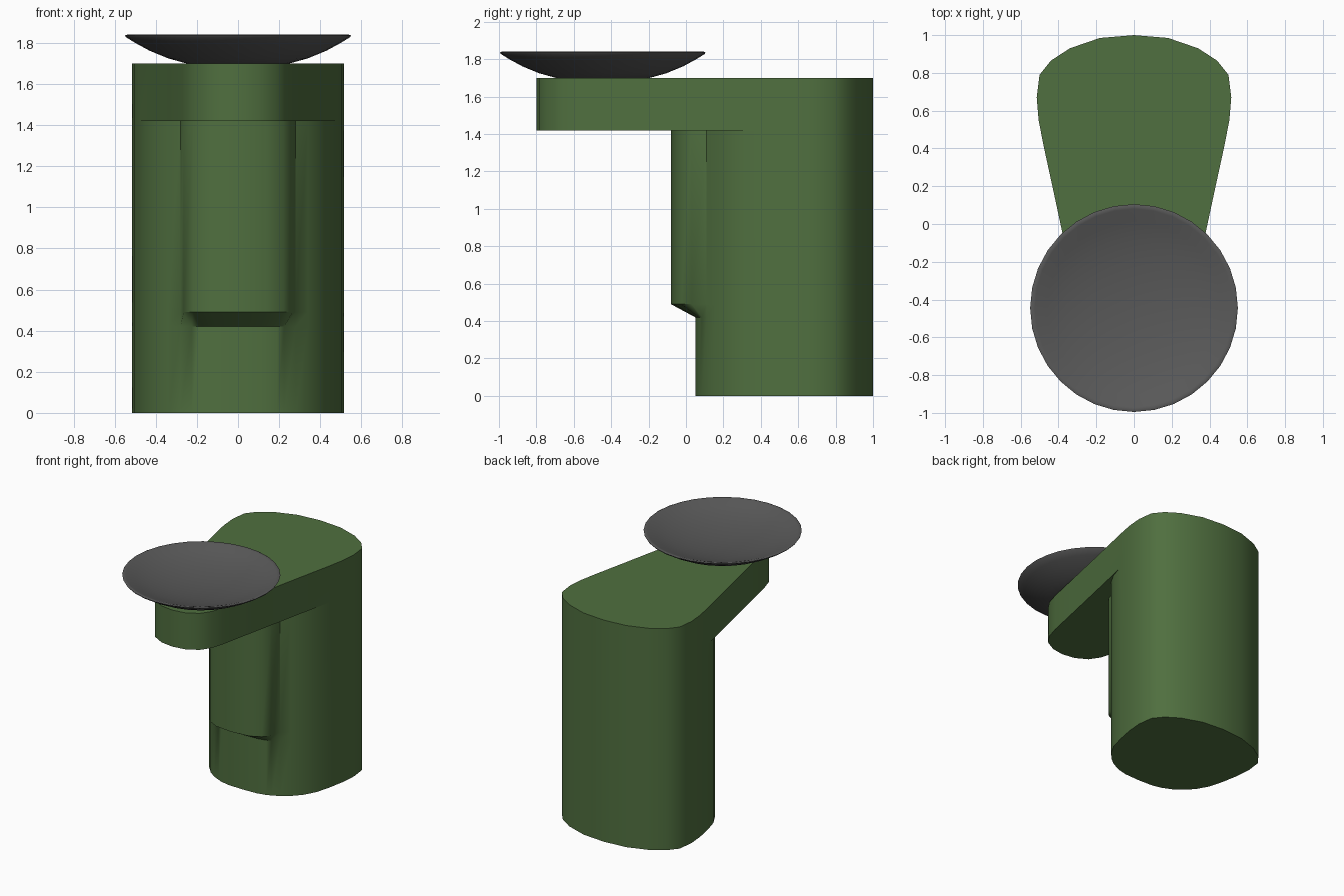
import bpy, bmesh, math

if "Cube" in bpy.data.objects:
    bpy.data.objects.remove(bpy.data.objects["Cube"])


def material(name, col):
    m = bpy.data.materials.new(name)
    m.diffuse_color = col
    m.use_nodes = True
    m.node_tree.nodes["Principled BSDF"].inputs["Base Color"].default_value = m.diffuse_color
    return m


def finish(name, bm, mat, angle):
    bmesh.ops.remove_doubles(bm, verts=bm.verts, dist=0.0005)
    bmesh.ops.recalc_face_normals(bm, faces=bm.faces)
    me = bpy.data.meshes.new(name)
    bm.to_mesh(me)
    bm.free()
    ob = bpy.data.objects.new(name, me)
    bpy.context.collection.objects.link(ob)
    me.materials.append(mat)
    bpy.ops.object.select_all(action='DESELECT')
    ob.select_set(True)
    bpy.context.view_layer.objects.active = ob
    bpy.ops.object.shade_smooth_by_angle(angle=math.radians(angle))
    return ob


def bridge(bm, rings):
    for a, b in zip(rings, rings[1:]):
        n = len(a)
        for i in range(n):
            j = (i + 1) % n
            if (a[i].co - b[i].co).length < 1e-5 and (a[j].co - b[j].co).length < 1e-5:
                continue
            bm.faces.new((a[i], a[j], b[j], b[i]))


green = material("green", (0.08, 0.16, 0.05, 1))
grey = material("dark_grey", (0.1, 0.1, 0.1, 1))

# Half plans, front centre to back centre; all share the same rear curve
rear = [(.505, .55), (.515, .67), (.50, .79), (.44, .865), (.34, .93), (.18, .985), (0, 1)]
base = [(0, .05), (.12, .055), (.19, .07), (.225, .085), (.28, .11),
        (.34, .155), (.40, .22), (.45, .31), (.48, .42)] + rear
panel = [(0, -.08), (.14, -.065), (.22, -.025), (.265, .03)] + base[4:]
arm = [(0, -.8), (.10, -.785), (.19, -.735), (.24, -.66), (.27, -.56),
       (.325, -.30), (.37, -.09), (.43, .19), (.48, .42)] + rear

# Pedestal with front panel and overhanging arm, lofted as one skin
bm = bmesh.new()
rings = []
for half, z in ((base, 0), (base, .42), (panel, .49), (panel, 1.42), (arm, 1.42), (arm, 1.7)):
    loop = half + [(-x, y) for x, y in half[-2:0:-1]]
    rings.append([bm.verts.new((x, y, z)) for x, y in loop])
bridge(bm, rings)
bm.faces.new(rings[0][::-1])
bm.faces.new(rings[-1])
finish("pedestal", bm, green, 40)

# Shallow dish: outer underside, rim, dished top
bm = bmesh.new()
profile = [(.25, 1.70), (.34, 1.725), (.43, 1.762), (.50, 1.80), (.545, 1.828), (.55, 1.836),
           (.54, 1.84), (.525, 1.836), (.46, 1.812), (.36, 1.785), (.24, 1.765), (.12, 1.754)]
n = 32
rings = [[bm.verts.new((r * math.cos(2 * math.pi * i / n),
                        -.445 + r * math.sin(2 * math.pi * i / n), z)) for i in range(n)]
         for r, z in profile]
bridge(bm, rings)
centre = bm.verts.new((0, -.445, 1.75))
for i in range(n):
    bm.faces.new((rings[-1][i], rings[-1][(i + 1) % n], centre))
bm.faces.new(rings[0][::-1])
finish("basin", bm, grey, 60)
